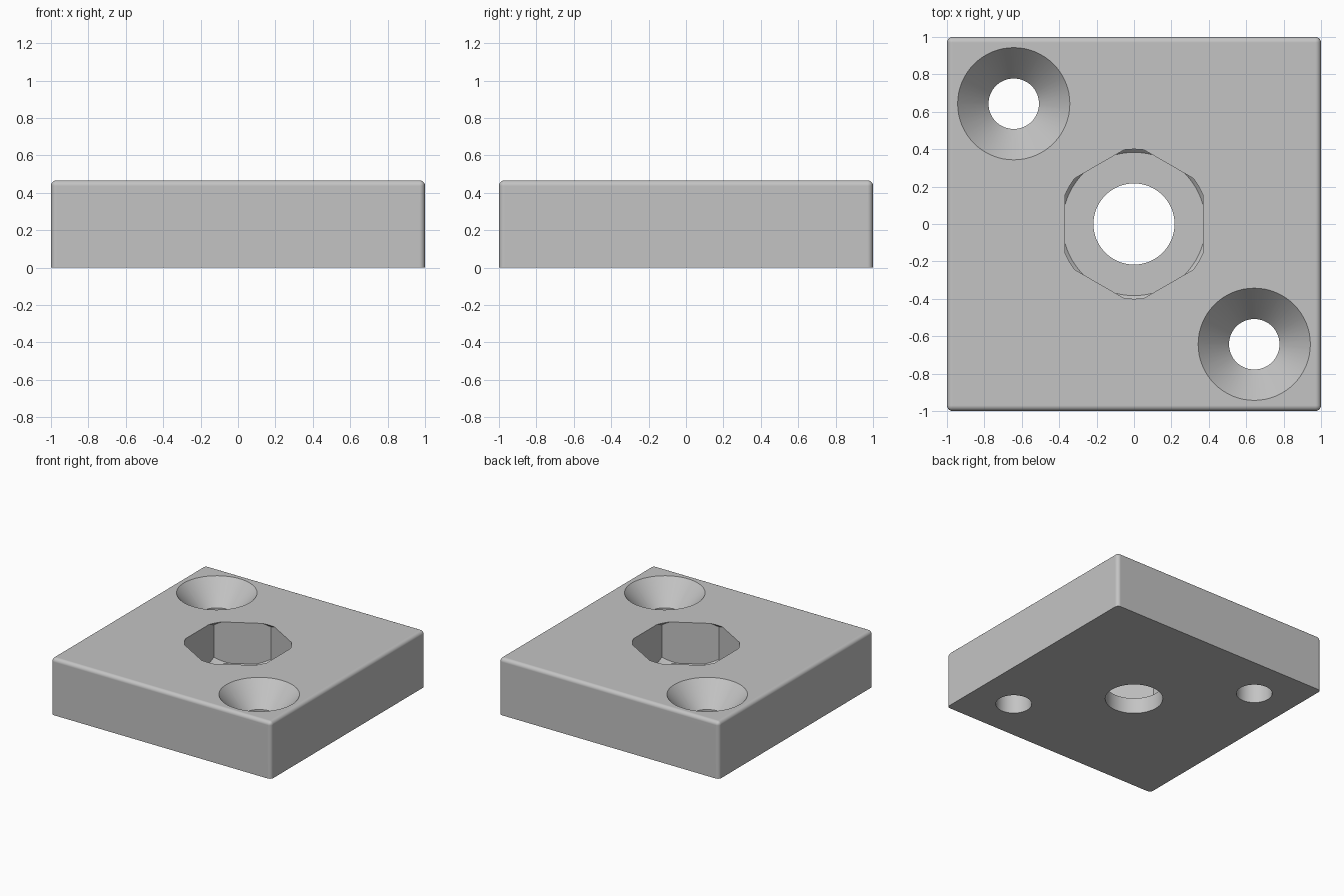
import bpy, bmesh
from math import cos, sin, pi, radians

if "Cube" in bpy.data.objects:
    bpy.data.objects.remove(bpy.data.objects["Cube"], do_unlink=True)

HEIGHT = 0.467
FLOOR = 0.13       # floor of the hexagonal pocket
OVER = 0.1         # how far cutters reach past the block


def make_object(name, bm):
    bmesh.ops.recalc_face_normals(bm, faces=bm.faces)
    mesh = bpy.data.meshes.new(name)
    bm.to_mesh(mesh)
    bm.free()
    obj = bpy.data.objects.new(name, mesh)
    bpy.context.collection.objects.link(obj)
    return obj


def lathe(name, profile, sides=64, x=0, y=0, turn=0):
    """Closed solid from stacked rings given as (radius, z)."""
    bm = bmesh.new()
    rings = []
    for r, z in profile:
        angles = [turn + 2 * pi * i / sides for i in range(sides)]
        rings.append([bm.verts.new((x + r * cos(a), y + r * sin(a), z)) for a in angles])
    for low, high in zip(rings, rings[1:]):
        for i in range(sides):
            j = (i + 1) % sides
            bm.faces.new((low[i], low[j], high[j], high[i]))
    bm.faces.new(rings[0])
    bm.faces.new(rings[-1])
    return make_object(name, bm)


def boolean(target, cutter, operation):
    mod = target.modifiers.new("boolean", 'BOOLEAN')
    mod.operation = operation
    mod.solver = 'EXACT'
    mod.object = cutter
    bpy.context.view_layer.objects.active = target
    bpy.ops.object.modifier_apply(modifier=mod.name)
    bpy.data.objects.remove(cutter, do_unlink=True)


# Square block, rounded on every edge except around the underside
bm = bmesh.new()
bmesh.ops.create_cube(bm, size=1)
for v in bm.verts:
    v.co = (v.co.x * 2, v.co.y * 2, (v.co.z + 0.5) * HEIGHT)
rounded = [e for e in bm.edges if max(v.co.z for v in e.verts) > HEIGHT / 2]
bmesh.ops.bevel(bm, geom=rounded, offset=0.03, segments=5, profile=0.5, affect='EDGES')
block = make_object("mounting_block", bm)

# Hexagonal nut pocket with its corners chamfered at both ends
pocket = lathe("nut_pocket_cutter", [(0.427, FLOOR), (0.427, HEIGHT + 0.01)], 6, turn=pi / 2)
chamfer = lathe("corner_chamfer_cutter", [
    (0.383, FLOOR), (0.45, FLOOR + 0.067),
    (0.45, HEIGHT - 0.05), (0.38, HEIGHT + 0.02)], 96)
boolean(pocket, chamfer, 'INTERSECT')
boolean(block, pocket, 'DIFFERENCE')

# Central through hole
bore = lathe("bore_cutter", [(0.217, -OVER), (0.217, FLOOR + OVER)])
boolean(block, bore, 'DIFFERENCE')

# Two countersunk screw holes on opposite corners
DEPTH, WIDE, NARROW = 0.187, 0.3, 0.135
flare = WIDE + OVER * (WIDE - NARROW) / DEPTH
for side in (-1, 1):
    screw = lathe("screw_hole_cutter", [
        (NARROW, -OVER), (NARROW, HEIGHT - DEPTH), (flare, HEIGHT + OVER)],
        x=side * 0.643, y=-side * 0.643)
    boolean(block, screw, 'DIFFERENCE')

# Plain grey finish
grey = bpy.data.materials.new("plain_grey")
grey.use_nodes = True
colour = (0.55, 0.55, 0.55, 1)
grey.diffuse_color = colour
grey.node_tree.nodes["Principled BSDF"].inputs["Base Color"].default_value = colour
block.data.materials.clear()
block.data.materials.append(grey)
for face in block.data.polygons:
    face.material_index = 0

# Smooth curves while keeping flat faces flat
bpy.ops.object.select_all(action='DESELECT')
block.select_set(True)
bpy.context.view_layer.objects.active = block
bpy.ops.object.shade_smooth_by_angle(angle=radians(30))
weighted = block.modifiers.new("weighted_normals", 'WEIGHTED_NORMAL')
weighted.keep_sharp = True
